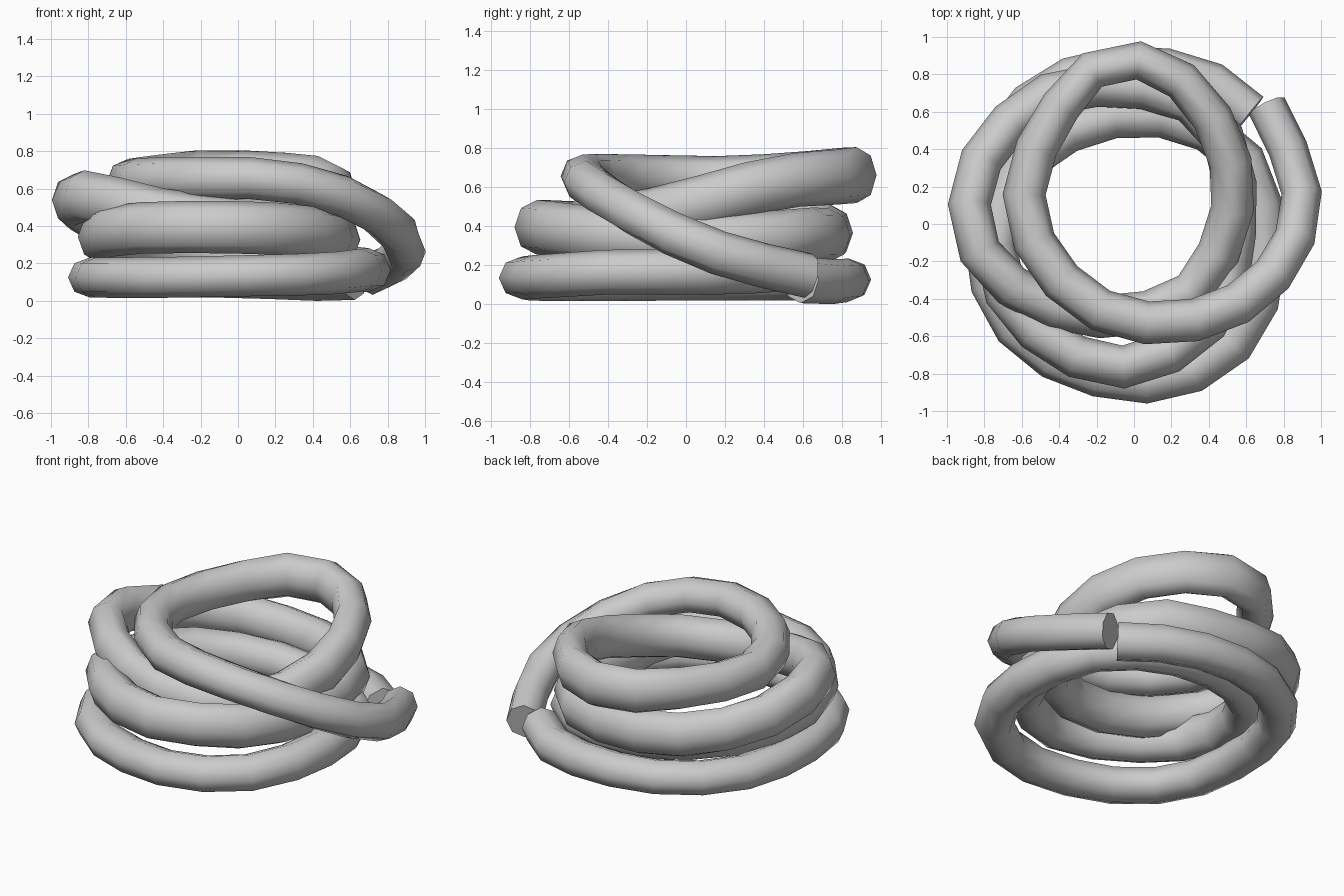
import bpy
import bmesh
from math import cos, sin, pi, radians
from mathutils import Vector

if "Cube" in bpy.data.objects:
    bpy.data.objects.remove(bpy.data.objects["Cube"])

SIDES = 8
STEP = 0.26

# Centre line of the coil, counter-clockwise from the lower end
PATH = [
    (0.62, 0.59, 0.13), (0.42, 0.75, 0.12), (0.03, 0.84, 0.13), (-0.38, 0.76, 0.13),
    (-0.68, 0.50, 0.13), (-0.79, 0.10, 0.13), (-0.73, -0.40, 0.13), (-0.42, -0.72, 0.13),
    (0.08, -0.84, 0.14), (0.47, -0.69, 0.15), (0.67, -0.38, 0.17), (0.69, 0.03, 0.17),
    # second loop
    (0.58, 0.35, 0.18), (0.30, 0.54, 0.20), (-0.06, 0.58, 0.23), (-0.42, 0.46, 0.27),
    (-0.66, 0.22, 0.31), (-0.74, -0.15, 0.35), (-0.60, -0.50, 0.39), (-0.17, -0.76, 0.40),
    (0.22, -0.67, 0.39), (0.46, -0.42, 0.36), (0.54, -0.02, 0.33),
    # third loop
    (0.51, 0.38, 0.34), (0.32, 0.64, 0.36), (-0.05, 0.74, 0.36), (-0.46, 0.69, 0.40),
    (-0.76, 0.43, 0.46), (-0.88, 0.13, 0.54), (-0.78, -0.22, 0.56), (-0.42, -0.45, 0.47),
    (-0.02, -0.49, 0.42), (0.33, -0.35, 0.43), (0.50, -0.02, 0.50),
    # top loop
    (0.53, 0.25, 0.58), (0.43, 0.55, 0.64), (0.17, 0.83, 0.66), (-0.13, 0.865, 0.67),
    (-0.35, 0.69, 0.66), (-0.58, 0.24, 0.64), (-0.50, -0.16, 0.65), (-0.18, -0.46, 0.66),
    (0.22, -0.53, 0.65), (0.60, -0.40, 0.55), (0.84, -0.12, 0.39), (0.89, 0.22, 0.25),
    (0.71, 0.63, 0.15),
]
# Squash of the rope along its length: (path index, half width, half height)
SECTION = [(0, .115, .12), (3, .115, .105), (8, .12, .11), (12, .115, .12), (19, .115, .14),
           (28, .115, .14), (34, .115, .135), (37, .10, .145), (39, .115, .125),
           (42, .115, .11), (46, .105, .115)]


def smooth_path(points, n=12):
    p = [Vector(q) for q in points]
    p = [2 * p[0] - p[1]] + p + [2 * p[-1] - p[-2]]
    out = []
    for a, b, c, d in zip(p, p[1:], p[2:], p[3:]):
        for i in range(n):
            t = i / n
            out.append(0.5 * (2 * b + (c - a) * t + (2 * a - 5 * b + 4 * c - d) * t * t
                              + (3 * b - a - 3 * c + d) * t ** 3))
    return out + [p[-2]]


def resample(points, step, n=12):
    """Even spacing; returns (point, path index) pairs."""
    lengths = [0.0]
    for a, b in zip(points, points[1:]):
        lengths.append(lengths[-1] + (b - a).length)
    count = round(lengths[-1] / step)
    out, j = [], 0
    for i in range(count + 1):
        s = lengths[-1] * i / count
        while j < len(points) - 2 and lengths[j + 1] < s:
            j += 1
        f = (s - lengths[j]) / (lengths[j + 1] - lengths[j])
        out.append((points[j].lerp(points[j + 1], f), (j + f) / n))
    return out


def section(u):
    for (a, w0, h0), (b, w1, h1) in zip(SECTION, SECTION[1:]):
        if u <= b:
            f = (u - a) / (b - a)
            return w0 + (w1 - w0) * f, h0 + (h1 - h0) * f
    return SECTION[-1][1:]


# Rope swept along the coil
line = resample(smooth_path(PATH), STEP)
bm = bmesh.new()
rings = []
for i, (p, u) in enumerate(line):
    tangent = line[min(i + 1, len(line) - 1)][0] - line[max(i - 1, 0)][0]
    side = tangent.cross(Vector((0, 0, 1))).normalized()
    up = side.cross(tangent).normalized()
    w, h = section(u)
    rings.append([bm.verts.new(p + side * w * cos(2 * pi * k / SIDES)
                               + up * h * sin(2 * pi * k / SIDES)) for k in range(SIDES)])
for r, q in zip(rings, rings[1:]):
    for k in range(SIDES):
        m = (k + 1) % SIDES
        bm.faces.new((r[k], r[m], q[m], q[k]))
# Flat rope ends
bm.faces.new(rings[0][::-1])
bm.faces.new(rings[-1])
bmesh.ops.recalc_face_normals(bm, faces=bm.faces)

# Rest the coil on the ground
low = min(v.co.z for v in bm.verts)
bmesh.ops.translate(bm, verts=bm.verts, vec=(0, 0, -low))
mesh = bpy.data.meshes.new("coiled_rope")
bm.to_mesh(mesh)
bm.free()
rope = bpy.data.objects.new("coiled_rope", mesh)
bpy.context.collection.objects.link(rope)
bpy.context.view_layer.objects.active = rope
rope.select_set(True)
bpy.ops.object.shade_smooth_by_angle(angle=radians(75))
